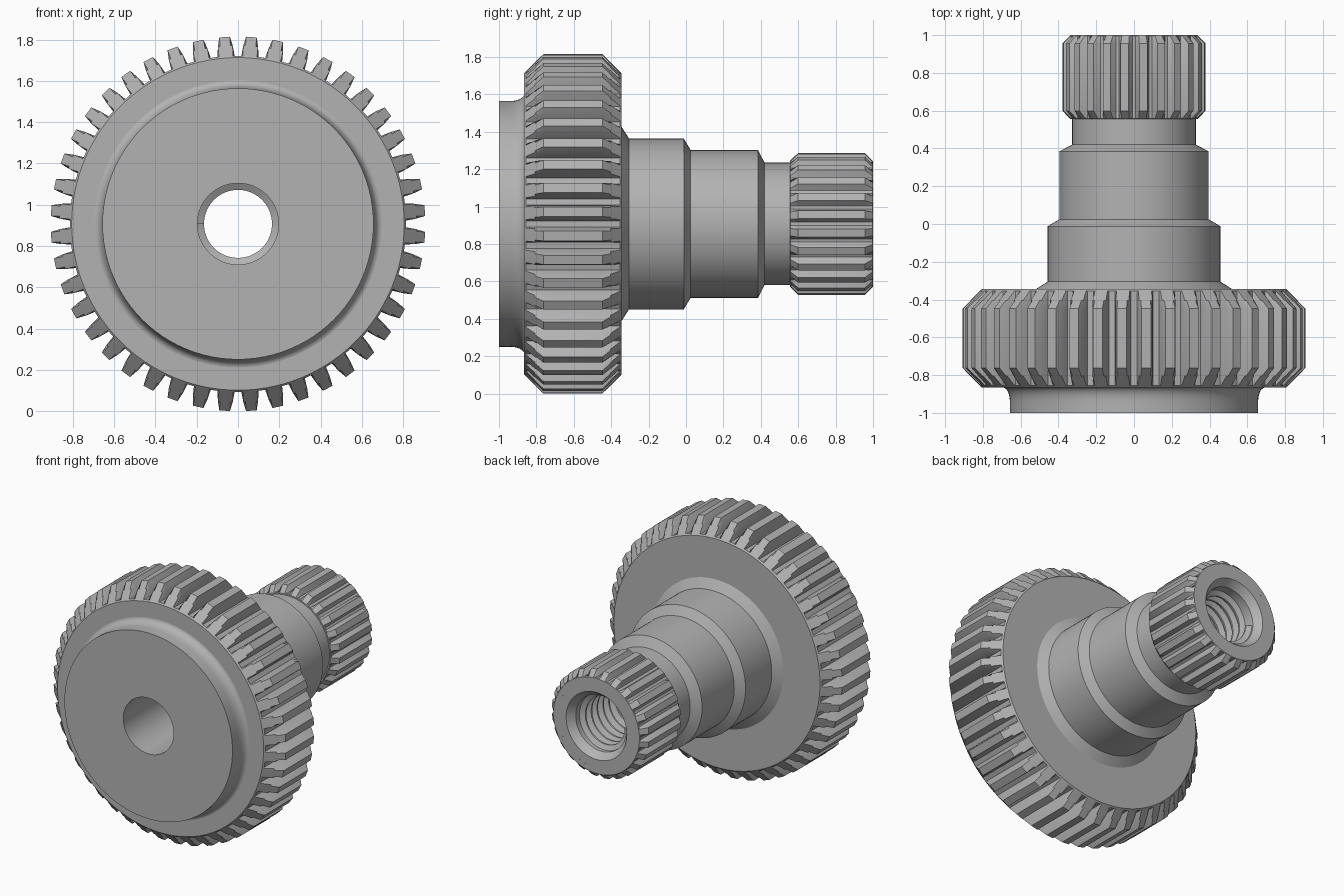
import bpy, bmesh, math

if "Cube" in bpy.data.objects:
    bpy.data.objects.remove(bpy.data.objects["Cube"], do_unlink=True)

AXIS_Z = 0.907  # height of the shaft axis, which runs along y

steel = bpy.data.materials.new("steel grey")
steel.use_nodes = True
colour = (0.45, 0.45, 0.45, 1)
steel.diffuse_color = colour
steel.node_tree.nodes["Principled BSDF"].inputs["Base Color"].default_value = colour


def polar(r, turn, y):
    a = turn * math.tau
    return (r * math.sin(a), y, AXIS_Z + r * math.cos(a))


def skin(bm, rows, wrap_rows=False, wrap_cols=True):
    """Join rows of points with quads."""
    grid = [[bm.verts.new(p) for p in row] for row in rows]
    nr, nc = len(grid), len(grid[0])
    for i in range(nr if wrap_rows else nr - 1):
        for j in range(nc if wrap_cols else nc - 1):
            a, b = grid[i], grid[(i + 1) % nr]
            k = (j + 1) % nc
            bm.faces.new((a[j], a[k], b[k], b[j]))
    return grid


def finish(name, bm, angle=25):
    bmesh.ops.recalc_face_normals(bm, faces=bm.faces)
    mesh = bpy.data.meshes.new(name)
    bm.to_mesh(mesh)
    bm.free()
    mesh.materials.append(steel)
    obj = bpy.data.objects.new(name, mesh)
    bpy.context.collection.objects.link(obj)
    bpy.ops.object.select_all(action="DESELECT")
    obj.select_set(True)
    bpy.context.view_layer.objects.active = obj
    bpy.ops.object.shade_smooth_by_angle(angle=math.radians(angle))
    return obj


def lathe(name, profile, steps=96):
    """Turn a closed (y, radius) profile about the shaft axis."""
    bm = bmesh.new()
    skin(bm, [[polar(r, i / steps, y) for i in range(steps)] for y, r in profile], wrap_rows=True)
    return finish(name, bm)


def toothed_ring(name, teeth, flank, inner, y0, y1, end_r):
    """Straight teeth with both ends cut by a 45 degree cone.
    flank: (fraction of pitch, radius) from root to tip."""
    tooth = flank + [(1 - f, r) for f, r in reversed(flank)]
    outline = [((k + f) / teeth, r) for k in range(teeth) for f, r in tooth]
    caps = [end_r] + [r for _, r in flank]
    sections = [(y0 + c - end_r, c) for c in caps]
    sections += [(y1 - c + end_r, c) for c in reversed(caps)]
    rows = [[polar(min(r, cap), t, y) for t, r in outline] for y, cap in sections]
    rows.insert(0, [polar(inner, t, y0) for t, _ in outline])
    rows.append([polar(inner, t, y1) for t, _ in outline])
    bm = bmesh.new()
    skin(bm, rows)
    return finish(name, bm)


# Stepped shaft with front hub and a through bore
fillet = [(-0.94 + 0.075 * math.sin(a), 0.657 + 0.038 * (1 - math.cos(a)))
          for a in (i * math.pi / 12 for i in range(7))]
lathe("stepped_shaft", [(-1, 0.197), (-1, 0.657)] + fillet + [
    (-0.85, 0.695), (-0.85, 0.6), (-0.36, 0.52), (-0.345, 0.52), (-0.305, 0.457),
    (-0.012, 0.457), (0.025, 0.395), (0.385, 0.395), (0.42, 0.327),
    (0.58, 0.327), (0.6, 0.3), (1, 0.3), (1, 0.237), (0.95, 0.197)])

# Large gear and the splined end
toothed_ring("gear_teeth", 44, [(0.14, 0.815), (0.21, 0.865), (0.3, 0.908)],
             0.42, -0.865, -0.345, 0.806)
toothed_ring("spline_teeth", 24, [(0.1, 0.34), (0.28, 0.38)],
             0.3, 0.555, 1, 0.336)

# Internal screw thread: a triangular ridge wound along the bore
bm = bmesh.new()
steps, turns, pitch, start = 40, 11, 0.065, 0.2
path = []
for i in range(steps * turns + 1):
    t = i / steps
    y = start + pitch * t
    path.append([polar(0.2, t - 0.25, y - 0.026), polar(0.165, t - 0.25, y - 0.006),
                 polar(0.165, t - 0.25, y + 0.006), polar(0.2, t - 0.25, y + 0.026)])
ridge = skin(bm, path)
for end in (ridge[0], ridge[-1]):
    bm.faces.new(end)
finish("bore_thread", bm)
